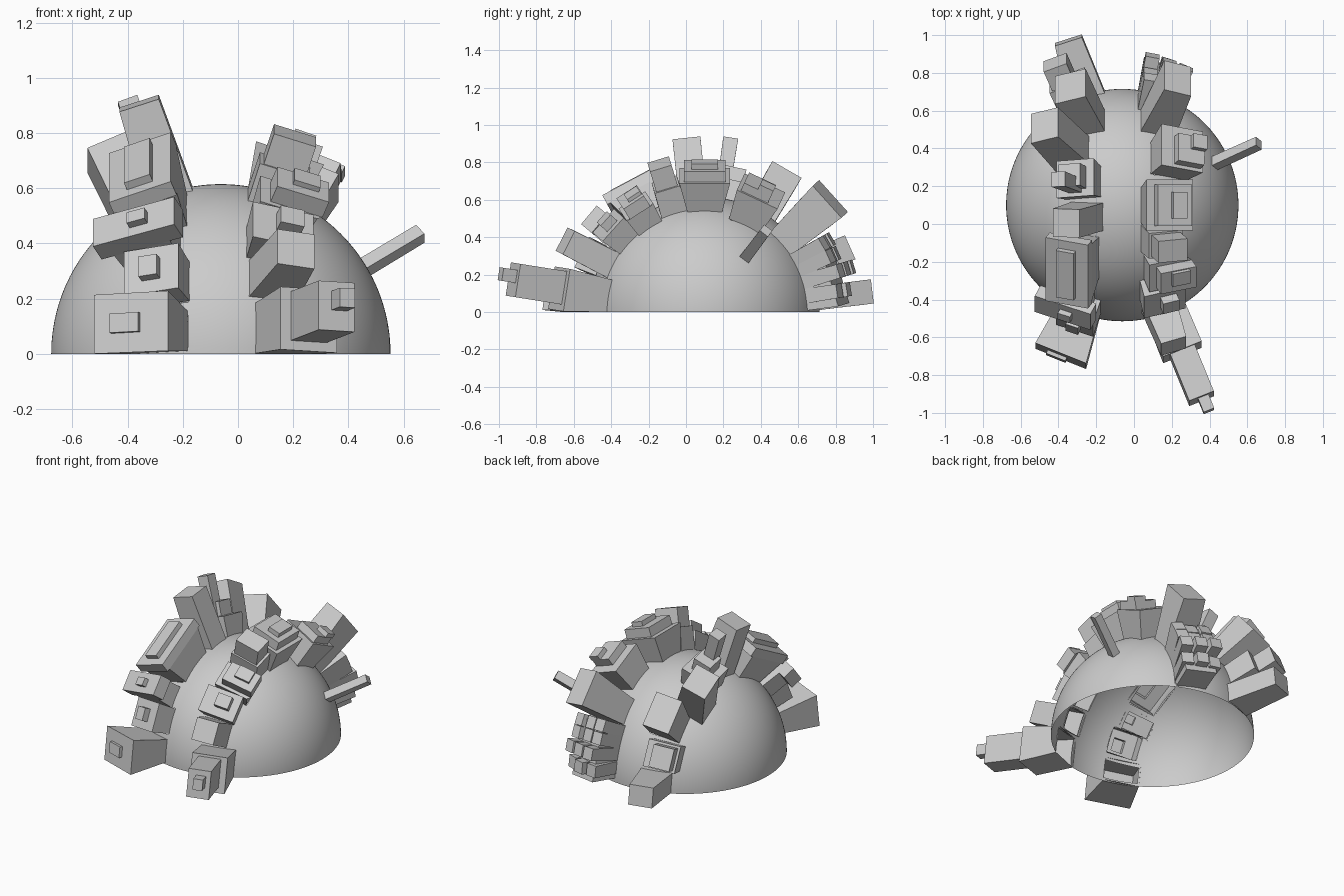
import bpy, bmesh, math, random
from mathutils import Vector

if "Cube" in bpy.data.objects:
    bpy.data.objects.remove(bpy.data.objects["Cube"])

random.seed(4)
R = 0.615
C = Vector((-0.062, 0.10, 0.0))


def direction(a, b):
    """a: angle over the dome from front (0) to back (180); b: tilt towards +x."""
    a, b = math.radians(a), math.radians(b)
    return Vector((math.sin(b), -math.cos(b) * math.cos(a), math.cos(b) * math.sin(a)))


def finish(bm, name, angle):
    bmesh.ops.recalc_face_normals(bm, faces=bm.faces)
    me = bpy.data.meshes.new(name)
    bm.to_mesh(me)
    bm.free()
    ob = bpy.data.objects.new(name, me)
    bpy.context.collection.objects.link(ob)
    bpy.ops.object.select_all(action='DESELECT')
    ob.select_set(True)
    bpy.context.view_layer.objects.active = ob
    bpy.ops.object.shade_smooth_by_angle(angle=math.radians(angle))
    return ob


holes = []


def tower(name, a, b, tiers, base=(0.16, 0.20), hole=True):
    """Stepped block standing out of the dome; tiers are (radius, width_a, width_b, shift_a, shift_b)."""
    n = direction(a, b)
    ta = (direction(a + 1, b) - direction(a - 1, b)).normalized()
    tb = (direction(a, b + 1) - direction(a, b - 1)).normalized()
    bm = bmesh.new()

    def ring(r, wa, wb, sa=0, sb=0, on_dome=False):
        out = []
        for i, j in ((-1, -1), (1, -1), (1, 1), (-1, 1)):
            p = n * r + ta * (sa + i * wa / 2) + tb * (sb + j * wb / 2)
            if on_dome:
                p = p.normalized() * R
            p = p + C
            p.z = max(p.z, 0.0)
            out.append(bm.verts.new(p))
        return out

    def join(lo, hi):
        for k in range(4):
            bm.faces.new((lo[k], lo[(k + 1) % 4], hi[(k + 1) % 4], hi[k]))

    last = ring(R, base[0], base[1], on_dome=True)
    for k, t in enumerate(tiers):
        if k:
            ledge = ring(tiers[k - 1][0], *t[1:])
            join(last, ledge)
            last = ledge
        top = ring(*t)
        join(last, top)
        last = top
    bm.faces.new(last)
    finish(bm, name, 30)
    if hole:
        holes.append((a, b, math.degrees(base[0] / 2 / (R * math.cos(math.radians(b)))),
                      math.degrees(base[1] / 2 / R)))


# Right row of towers, front to back
right = [
    (9, 22, [(.85, .23, .22), (1.12, .18, .14, .01), (1.20, .07, .06, .03, .01)], (.19, .22)),
    (27, 18, [(.88, .14, .14)], (.15, .18)),
    (42, 18, [(.73, .17, .23), (.78, .08, .09, .01, .02)], (.15, .20)),
    (57, 20, [(.72, .17, .22), (.79, .13, .20, 0, .03), (.81, .08, .10, .02, .04)], (.15, .20)),
    (73, 18, [(.75, .14, .19), (.87, .12, .16)], (.15, .19)),
    (90, 19, [(.77, .27, .26), (.83, .22, .19, 0, .01), (.86, .14, .08, 0, .03)], (.19, .21)),
    (115, 24, [(.78, .24, .24), (.83, .16, .15, -.02, .03), (.86, .08, .08, .02, .07)], (.19, .21)),
    (138, 18, [(.95, .23, .15)], (.17, .19)),
    (163, 18, [(.76, .36, .20)], (.32, .20)),
]
# Left row of towers, front to back
left = [
    (8, -22, [(.87, .22, .29), (.89, .07, .11, 0, -.02)], (.15, .23)),
    (26, -20, [(.74, .18, .21), (.78, .08, .07)], (.16, .20)),
    (40, -23, [(.73, .13, .22), (.81, .13, .32, 0, 0), (.84, .05, .07, 0, .02)], (.14, .20)),
    (62, -21, [(.76, .34, .24), (.82, .38, .24), (.85, .28, .10, 0, 0)], (.25, .20)),
    (84, -18, [(.96, .15, .15)], (.15, .18)),
    (102, -20, [(.73, .20, .21), (.82, .12, .12)], (.17, .20)),
    (120, -26, [(.94, .18, .16)], (.17, .20)),
    (138, -18, [(.89, .22, .17)], (.17, .20)),
    (156, -22, [(.78, .17, .20), (.90, .14, .13, 0, -.02)], (.16, .20)),
    (173, -18, [(.925, .13, .15)], (.13, .20)),
]
for i, (a, b, t, base) in enumerate(right):
    tower("right_tower_%02d" % i, a, b, t, base)
for i, (a, b, t, base) in enumerate(left):
    tower("left_tower_%02d" % i, a, b, t, base)

# Thin mast on the left row and antenna on the right flank
tower("left_mast", 98.5, -20, [(.99, .08, .075)], (.07, .07), hole=False)
tower("right_antenna", 127, 53, [(.905, .055, .05)], (.06, .05), hole=False)

# Cluster of small blocks at the back of the right row
for a in (150, 156, 163, 171):
    for b in (11, 17.5, 24):
        tower("back_block", a, b, [(random.uniform(.78, .85), .075, .075)], (.08, .07), hole=False)

# Open dome shell, with openings under the hollow towers
bm = bmesh.new()
NA, NB = 80, 80
da, db = 180 / NA, 180 / NB
grid = [[bm.verts.new(C + direction(i * da, -90 + j * db) * R) for j in range(NB + 1)]
        for i in range(NA + 1)]
for i in range(NA):
    for j in range(NB):
        ca, cb = (i + .5) * da, -90 + (j + .5) * db
        if any(abs(ca - a) < ha - 1 and abs(cb - b) < hb - 1 for a, b, ha, hb in holes):
            continue
        bm.faces.new((grid[i][j], grid[i][j + 1], grid[i + 1][j + 1], grid[i + 1][j]))
for v in bm.verts:
    v.co.z = max(v.co.z, 0.0)
bmesh.ops.remove_doubles(bm, verts=bm.verts, dist=1e-5)
bmesh.ops.delete(bm, geom=[v for v in bm.verts if not v.link_faces], context='VERTS')
finish(bm, "dome_shell", 40)
